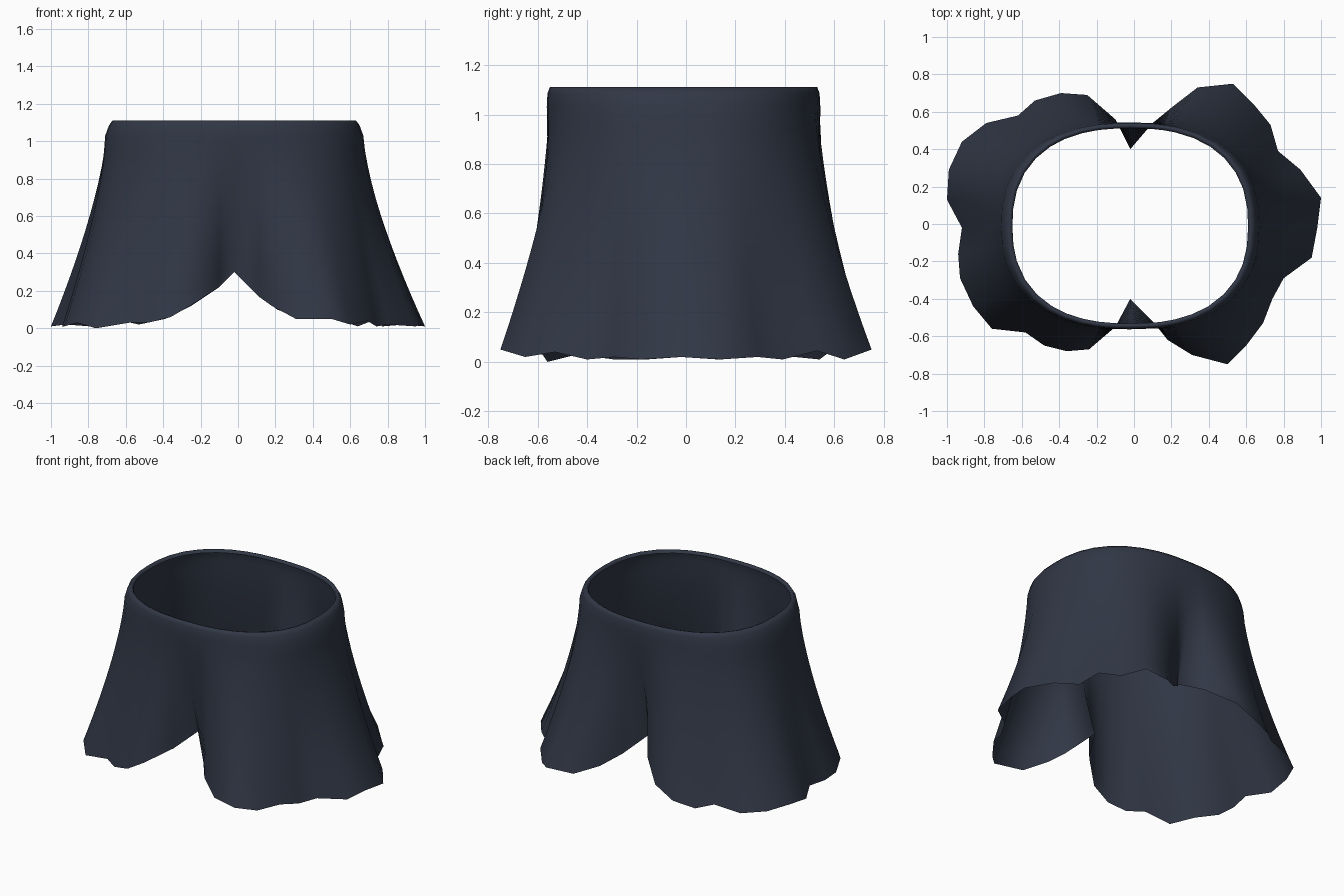
import bpy, bmesh
from math import atan2, cos, sin

if "Cube" in bpy.data.objects:
    bpy.data.objects.remove(bpy.data.objects["Cube"])

# Hem outline (x, y, z), counter-clockwise: ragged scallops with a deep fold front and back
HEM = [
    (1.0, .14, .01), (.89, .29, .02), (.77, .39, .01), (.73, .53, .045), (.64, .64, .01),
    (.53, .75, .05), (.34, .73, .05), (.21, .63, .10), (.10, .54, .18), (-.02, .40, .30),
    (-.10, .56, .22), (-.25, .69, .12), (-.39, .70, .05), (-.53, .66, .02), (-.62, .58, .04),
    (-.79, .54, .01), (-.92, .44, .02), (-.99, .29, .03), (-1.0, .13, .01), (-.92, -.02, .02),
    (-.94, -.16, .01), (-.93, -.29, .01), (-.86, -.44, .03), (-.76, -.56, 0), (-.58, -.58, .03),
    (-.48, -.65, .03), (-.36, -.68, .06), (-.24, -.67, .13), (-.10, -.55, .22), (-.02, -.40, .30),
    (.11, -.53, .17), (.18, -.62, .12), (.31, -.70, .05), (.50, -.75, .05), (.60, -.65, .02),
    (.69, -.53, .04), (.74, -.40, .01), (.80, -.29, .02), (.95, -.18, .01), (.98, -.02, .02),
]
CX, CY = -.02, -.01


def rim_point(x, y, half_x, half_y, z):
    """Point on a rounded-oval ring in the direction of a hem point."""
    a = atan2(y - CY, x - CX)
    n = 2.4
    r = (abs(cos(a) / half_x) ** n + abs(sin(a) / half_y) ** n) ** (-1 / n)
    return CX + r * cos(a), CY + r * sin(a), z


rings = []
# Rolled lip at the waist opening
for hx, hy, z in [(.63, .522, 1.095), (.635, .528, 1.108), (.65, .54, 1.112),
                  (.67, .55, 1.085), (.69, .553, 1.03)]:
    rings.append([rim_point(x, y, hx, hy, z) for x, y, _ in HEM])

# Flared cloth from the waist down to the hem
ROWS = 12
for k in range(1, ROWS + 1):
    s = k / ROWS
    w = s ** 1.4
    ring = []
    for x, y, z in HEM:
        px, py, pz = rim_point(x, y, .69, .553, 1.03)
        ring.append((px + (x - px) * w, py + (y - py) * w, pz + (z - pz) * s))
    rings.append(ring)

bm = bmesh.new()
loops = [[bm.verts.new(p) for p in ring] for ring in rings]
n = len(HEM)
for upper, lower in zip(loops, loops[1:]):
    for i in range(n):
        j = (i + 1) % n
        bm.faces.new((upper[i], lower[i], lower[j], upper[j])).smooth = True

mesh = bpy.data.meshes.new("skirt")
bm.to_mesh(mesh)
bm.free()
skirt = bpy.data.objects.new("skirt", mesh)
bpy.context.collection.objects.link(skirt)

# Dark navy cloth
cloth = bpy.data.materials.new("navy_cloth")
cloth.diffuse_color = (.03, .038, .06, 1)
cloth.use_nodes = True
cloth.node_tree.nodes["Principled BSDF"].inputs["Base Color"].default_value = cloth.diffuse_color
mesh.materials.append(cloth)
